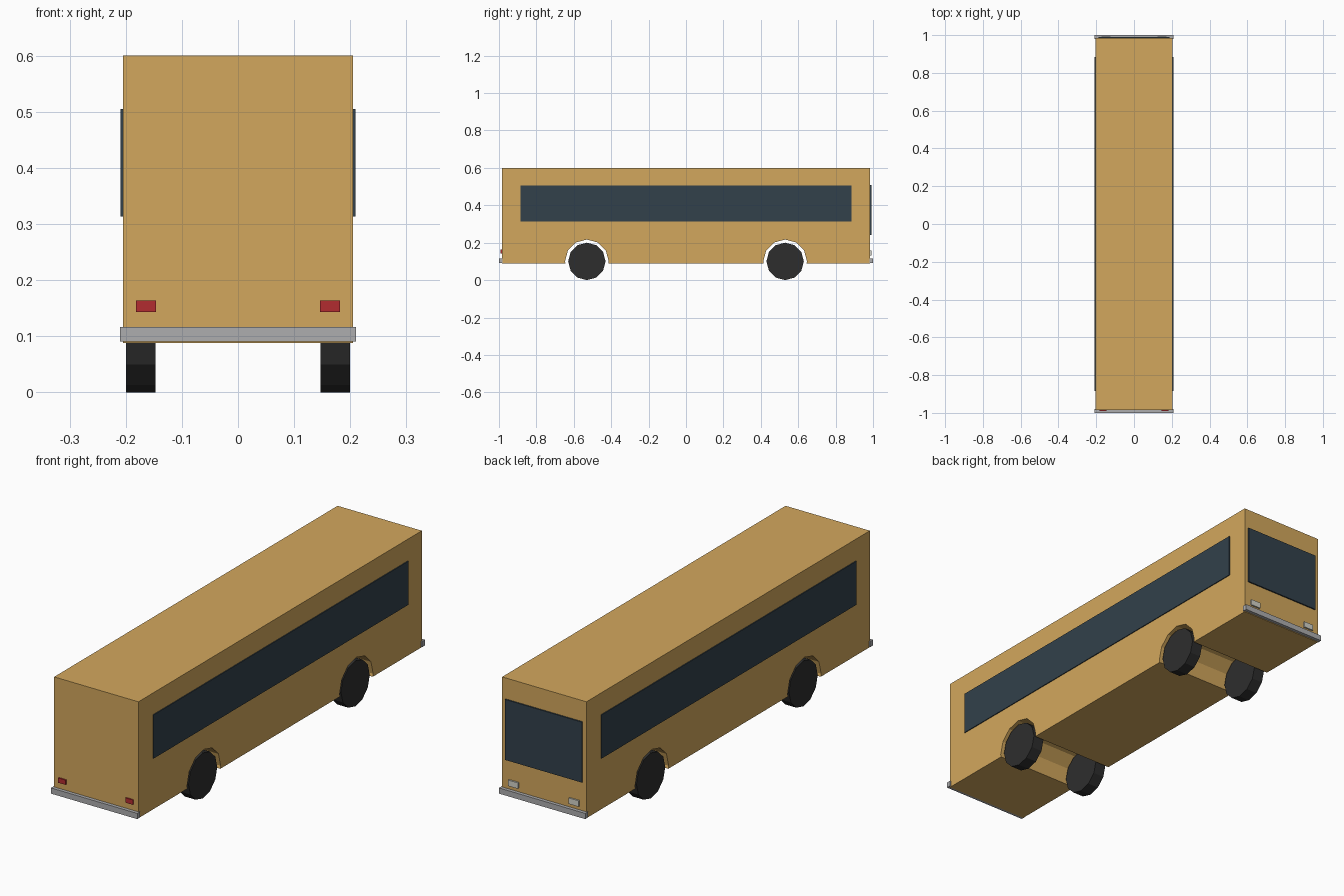
import bpy, bmesh, math
from mathutils import Matrix

if "Cube" in bpy.data.objects:
    bpy.data.objects.remove(bpy.data.objects["Cube"])

def material(name, r, g, b):
    m = bpy.data.materials.new(name)
    m.diffuse_color = (r, g, b, 1)
    m.use_nodes = True
    m.node_tree.nodes["Principled BSDF"].inputs["Base Color"].default_value = m.diffuse_color
    return m

PAINT = material("paint", 0.65, 0.39, 0.11)
GLASS = material("dark_glass", 0.032, 0.052, 0.07)
RUBBER = material("rubber", 0.027, 0.027, 0.027)
METAL = material("metal", 0.42, 0.42, 0.43)
RED = material("red_lens", 0.45, 0.025, 0.03)
CLEAR = material("clear_lens", 0.65, 0.65, 0.58)

def finish(name, bm, mat):
    bmesh.ops.recalc_face_normals(bm, faces=bm.faces)
    me = bpy.data.meshes.new(name)
    bm.to_mesh(me)
    bm.free()
    me.materials.append(mat)
    ob = bpy.data.objects.new(name, me)
    bpy.context.collection.objects.link(ob)
    return ob

def box(name, x, y, z, mat):
    bm = bmesh.new()
    bmesh.ops.create_cube(bm, size=1)
    for v in bm.verts:
        v.co = [(r[0] + r[1]) / 2 + c * (r[1] - r[0]) for r, c in zip((x, y, z), v.co)]
    return finish(name, bm, mat)

W, L, BOTTOM, TOP = 0.205, 0.985, 0.088, 0.6
AXLE_Y, AXLE_Z, WHEEL_R, ARCH_R = 0.53, 0.1, 0.1, 0.117

# body: side profile with faceted wheel arches, extruded across the width
profile = [(-L, BOTTOM)]
for cy in (-AXLE_Y, AXLE_Y):
    profile.append((cy - 0.114, BOTTOM))
    for i in range(7):
        a = math.pi - i * math.pi / 6
        profile.append((cy + ARCH_R * math.cos(a), AXLE_Z + ARCH_R * math.sin(a)))
    profile.append((cy + 0.114, BOTTOM))
profile += [(L, BOTTOM), (L, TOP), (-L, TOP)]
bm = bmesh.new()
face = bm.faces.new([bm.verts.new((-W, y, z)) for y, z in profile])
ext = bmesh.ops.extrude_face_region(bm, geom=[face])
bmesh.ops.translate(bm, vec=(2 * W, 0, 0),
                    verts=[g for g in ext["geom"] if isinstance(g, bmesh.types.BMVert)])
finish("body", bm, PAINT)

for s, side in ((-1, "left"), (1, "right")):
    # side window strips
    box(f"{side}_window", sorted((s * 0.2, s * 0.209)), (-0.885, 0.885), (0.313, 0.505), GLASS)
    # lamps on both ends
    box(f"{side}_tail_light", sorted((s * 0.146, s * 0.182)), (-0.991, -0.98), (0.143, 0.164), RED)
    box(f"{side}_headlight", sorted((s * 0.124, s * 0.172)), (0.98, 0.992), (0.132, 0.158), CLEAR)
    # twelve-sided wheels
    for t, end in ((-1, "tail"), (1, "nose")):
        bm = bmesh.new()
        bmesh.ops.create_cone(bm, cap_ends=True, segments=12, radius1=WHEEL_R, radius2=WHEEL_R,
                              depth=0.053, matrix=Matrix.Translation((s * 0.1735, t * AXLE_Y, AXLE_Z))
                              @ Matrix.Rotation(math.pi / 2, 4, "Y"))
        finish(f"{side}_{end}_wheel", bm, RUBBER)

# windscreen and bumpers
box("windscreen", (-0.187, 0.187), (0.98, 0.991), (0.242, 0.508), GLASS)
for t, end in ((-1, "tail"), (1, "nose")):
    box(f"{end}_bumper", (-0.21, 0.21), sorted((t * 0.98, t * 1.0)), (0.091, 0.116), METAL)
